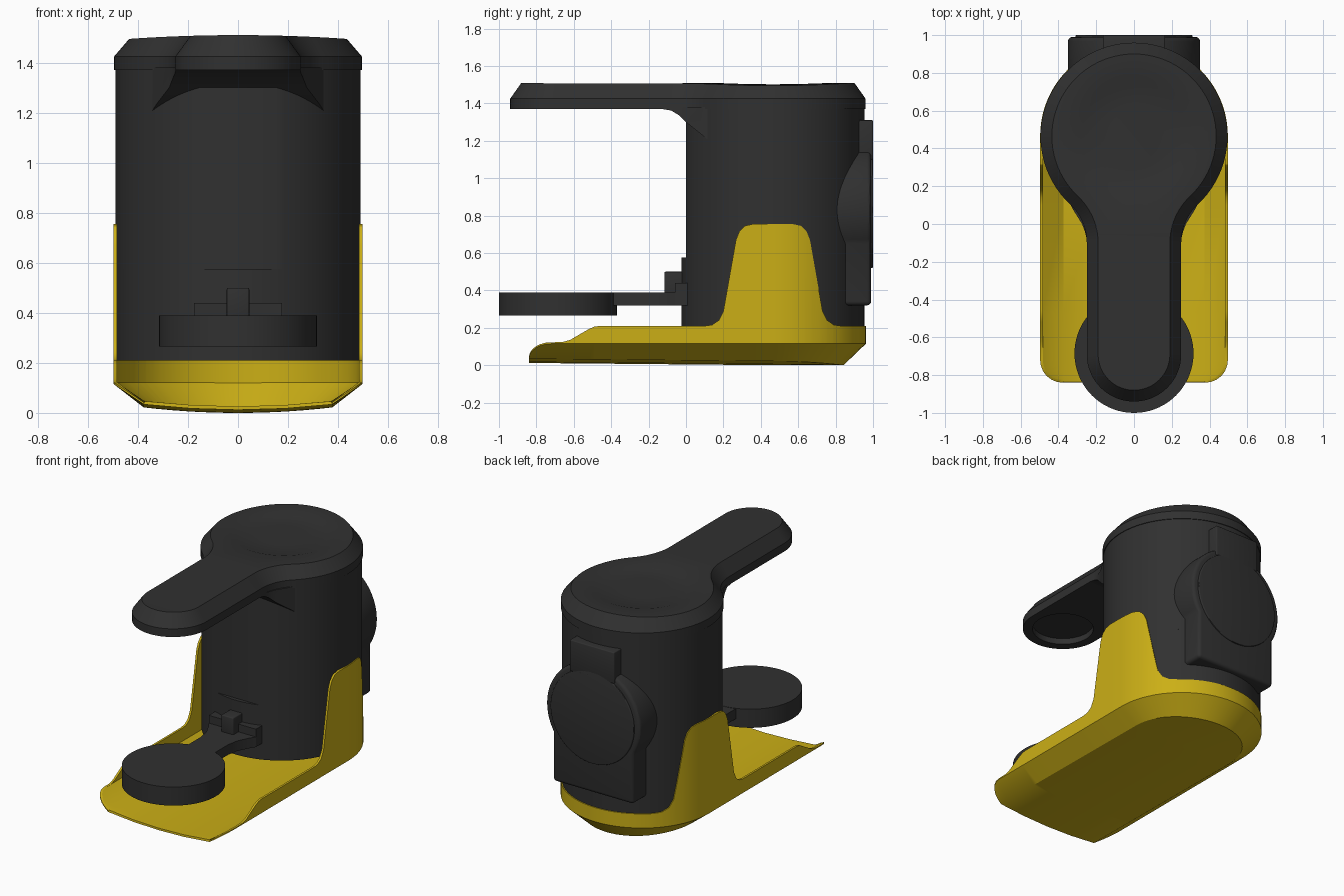
import bpy, bmesh
from math import sin, cos, pi, sqrt, radians, atan2
from mathutils import Vector

if "Cube" in bpy.data.objects:
    bpy.data.objects.remove(bpy.data.objects["Cube"])

CY, R = 0.465, 0.495          # axis and radius of the main column


def material(name, rgb):
    m = bpy.data.materials.new(name)
    m.diffuse_color = (*rgb, 1)
    m.use_nodes = True
    m.node_tree.nodes["Principled BSDF"].inputs["Base Color"].default_value = m.diffuse_color
    return m


DARK = material("dark_plastic", (0.03, 0.03, 0.03))
YELLOW = material("yellow_plastic", (0.6, 0.43, 0.008))


def finish(name, bm, mat=DARK, bevel=0, solidify=0, recalc=True):
    bmesh.ops.remove_doubles(bm, verts=bm.verts, dist=1e-5)
    if recalc:
        bmesh.ops.recalc_face_normals(bm, faces=bm.faces)
    me = bpy.data.meshes.new(name)
    bm.to_mesh(me)
    bm.free()
    ob = bpy.data.objects.new(name, me)
    bpy.context.collection.objects.link(ob)
    me.materials.append(mat)
    bpy.ops.object.select_all(action='DESELECT')
    ob.select_set(True)
    bpy.context.view_layer.objects.active = ob
    if solidify:
        m = ob.modifiers.new("wall", 'SOLIDIFY')
        m.thickness, m.offset = solidify, -1
        bpy.ops.object.modifier_apply(modifier=m.name)
    if bevel:
        m = ob.modifiers.new("bevel", 'BEVEL')
        m.width, m.segments, m.limit_method = bevel, 3, 'ANGLE'
        m.angle_limit = radians(40)
        bpy.ops.object.modifier_apply(modifier=m.name)
    bpy.ops.object.shade_smooth_by_angle(angle=radians(30))
    return ob


def arc(cx, cy, r, a0, a1, n):
    return [(cx + r * cos(radians(a0 + (a1 - a0) * i / n)),
             cy + r * sin(radians(a0 + (a1 - a0) * i / n))) for i in range(n + 1)]


def bridge(bm, a, b):
    n = len(a)
    for i in range(n):
        bm.faces.new((a[i], a[(i + 1) % n], b[(i + 1) % n], b[i]))


def prism(bm, outline, lo, hi, up='Z'):
    """Extrude a 2D outline between two heights along z or y."""
    put = (lambda p, h: (p[0], p[1], h)) if up == 'Z' else (lambda p, h: (p[0], h, p[1]))
    a, b = ([bm.verts.new(put(p, h)) for p in outline] for h in (lo, hi))
    bridge(bm, a, b)
    bm.faces.new(a)
    bm.faces.new(b)


def prism_object(name, outline, lo, hi, up='Z', bevel=0):
    bm = bmesh.new()
    prism(bm, outline, lo, hi, up)
    return finish(name, bm, bevel=bevel)


def rect(x, y0, y1):
    return [(-x, y0), (x, y0), (x, y1), (-x, y1)]


# Column: full round below, flat front above the small ledge
RB = 0.49
cut = atan2(-CY, sqrt(RB ** 2 - CY ** 2)) * 180 / pi
bm = bmesh.new()
prism(bm, arc(0, CY, RB, 0, 360, 96)[:-1], 0.21, 0.575)
finish("column_lower", bm)
prism_object("column_upper", arc(0, CY, RB, cut, 180 - cut, 96), 0.575, 1.42)


# Head: keyhole outline, offset inwards by d
def keyhole(d):
    rf, w, ytip = 0.28, 0.25, -0.69
    fx = w + rf
    fy = CY - sqrt((R + rf) ** 2 - fx ** 2)
    a = atan2(fy - CY, fx) * 180 / pi
    right = arc(fx, fy, rf + d, 180, 180 + a, 12)
    body = arc(0, CY, R - d, a, 180 - a, 64)
    left = [(-x, y) for x, y in reversed(right)]
    tip = arc(0, ytip, w - d, 180, 360, 32)
    return right + body[1:-1] + left + tip


def top_z(x):
    return 1.51 - 0.08 * x * x


bm = bmesh.new()


def ring(pts, z):
    return [bm.verts.new((x, y, z(x) if callable(z) else z)) for x, y in pts]


def fill_between(a, b, nz):
    edges = [bm.edges.get((l[i - 1], l[i])) for l in (a, b) for i in range(len(l))]
    bmesh.ops.triangle_fill(bm, use_beauty=True, edges=edges, normal=Vector((0, 0, nz)))


low, mid, top = ring(keyhole(0), 1.37), ring(keyhole(0), 1.425), ring(keyhole(0.06), top_z)
bridge(bm, low, mid)
bridge(bm, mid, top)
dish = [ring(arc(0, CY, r, 0, 360, 64)[:-1], lambda x, dz=dz: top_z(x) - dz)
        for r, dz in ((0.315, 0), (0.28, 0.012), (0.14, 0.013))]
bridge(bm, dish[0], dish[1])
bridge(bm, dish[1], dish[2])
bm.faces.new(dish[2])
fill_between(top, dish[0], 1)
cup = [ring(arc(0, -0.69, 0.19, 0, 360, 48)[:-1], z) for z in (1.37, 1.41)]
bridge(bm, cup[0], cup[1])
bm.faces.new(cup[1])
fill_between(low, cup[0], -1)
finish("head", bm)

# Curved gusset beneath the head
bm = bmesh.new()
rows = []
for y, z, w in ((-0.13, 1.37, 0.25), (-0.08, 1.362, 0.25), (-0.04, 1.338, 0.26),
                (0, 1.3, 0.275), (0.08, 1.235, 0.325), (0.15, 1.18, 0.36)):
    rows.append([bm.verts.new(p) for p in
                 ((-w, y, z), (w, y, z), (w, y, 1.38), (-w, y, 1.38))])
for a, b in zip(rows, rows[1:]):
    bridge(bm, a, b)
bm.faces.new(rows[0])
bm.faces.new(rows[-1])
finish("head_gusset", bm)

# Drip tray: rows lofted front to back, rim height read from a side profile
RT, RI = 0.497, 0.377
RIM = [(-0.84, 0.115), (-0.79, 0.12), (-0.66, 0.124), (-0.62, 0.135), (-0.52, 0.193),
       (-0.49, 0.206), (-0.46, 0.21), (0.1, 0.21), (0.14, 0.216), (0.175, 0.24), (0.2, 0.29),
       (0.267, 0.67), (0.285, 0.715), (0.315, 0.745), (0.36, 0.755)]
RIM += [(2 * CY - y, z) for y, z in reversed(RIM) if y >= 0.1]


def rim(y):
    for (y0, z0), (y1, z1) in zip(RIM, RIM[1:]):
        if y0 <= y <= y1:
            return z0 + (z1 - z0) * (y - y0) / (y1 - y0)
    return 0.21


ys = {round(y, 4) for y, z in RIM}
ys |= {round(CY + RT * sin(radians(a)), 4) for a in range(0, 91, 5)}
ys |= {round(-0.72 - 0.12 * sin(radians(a)), 4) for a in range(0, 91, 15)}
bm = bmesh.new()
rows = []
for y in sorted(ys):
    x, by = RT, y
    if y > CY:
        x = sqrt(max(RT ** 2 - (y - CY) ** 2, 0))
        bx, by = x * RI / RT, CY + (y - CY) * RI / RT
    else:
        if y < -0.72:
            x = RI + sqrt(max(0.12 ** 2 - (y + 0.72) ** 2, 0))
        bx = RI
    base = 0.012 * max(CY - y, 0) / 1.3
    bz = base + 0.022 * (bx / RI) ** 2
    mz = 0.115
    rz = max(rim(y), mz + 0.004)
    if y < -0.72:
        mz = bz + (mz - bz) * (x - RI) / (RT - RI)
        rz = min(rz, mz + 0.008)
    half = [(x, y, rz), (x, y, mz), (bx, by, bz), (bx / 2, by, base + (bz - base) / 4)]
    pts = [(-a, b, c) for a, b, c in half] + [(0, by, base)] + half[::-1]
    rows.append([bm.verts.new(p) for p in pts])
for a, b in zip(rows, rows[1:]):
    for i in range(8):
        bm.faces.new((a[i], b[i], b[i + 1], a[i + 1]))
finish("drip_tray", bm, YELLOW, solidify=0.014, recalc=False)

# Cup stand: round plate, flared arm, mounting block and knob
prism_object("stand_plate", arc(0, -0.685, 0.315, 0, 360, 72)[:-1], 0.265, 0.39)
side = [(0.1, -0.5), (0.1, -0.25), (0.115, -0.17), (0.15, -0.1), (0.175, -0.06), (0.175, 0.05)]
prism_object("stand_arm", side + [(-x, y) for x, y in reversed(side)], 0.32, 0.388)
prism_object("stand_block", rect(0.175, -0.06, 0.05), 0.32, 0.44)
prism_object("stand_knob", rect(0.045, -0.115, 0.02), 0.38, 0.5, bevel=0.006)

# Rear holder: round housing with a square skirt, top latch and round cover
holder = arc(0, 0.83, 0.35, -31, 211, 56) + [(-0.3, 0.32), (0.3, 0.32)]
prism_object("rear_holder", holder, 0.7, 0.99, 'Y', bevel=0.022)
prism_object("rear_cover", arc(0, 0.83, 0.31, 0, 360, 64)[:-1], 0.9, 1.0, 'Y', bevel=0.006)
prism_object("rear_latch", rect(0.165, 1.1, 1.31), 0.85, 1.0, 'Y', bevel=0.006)
